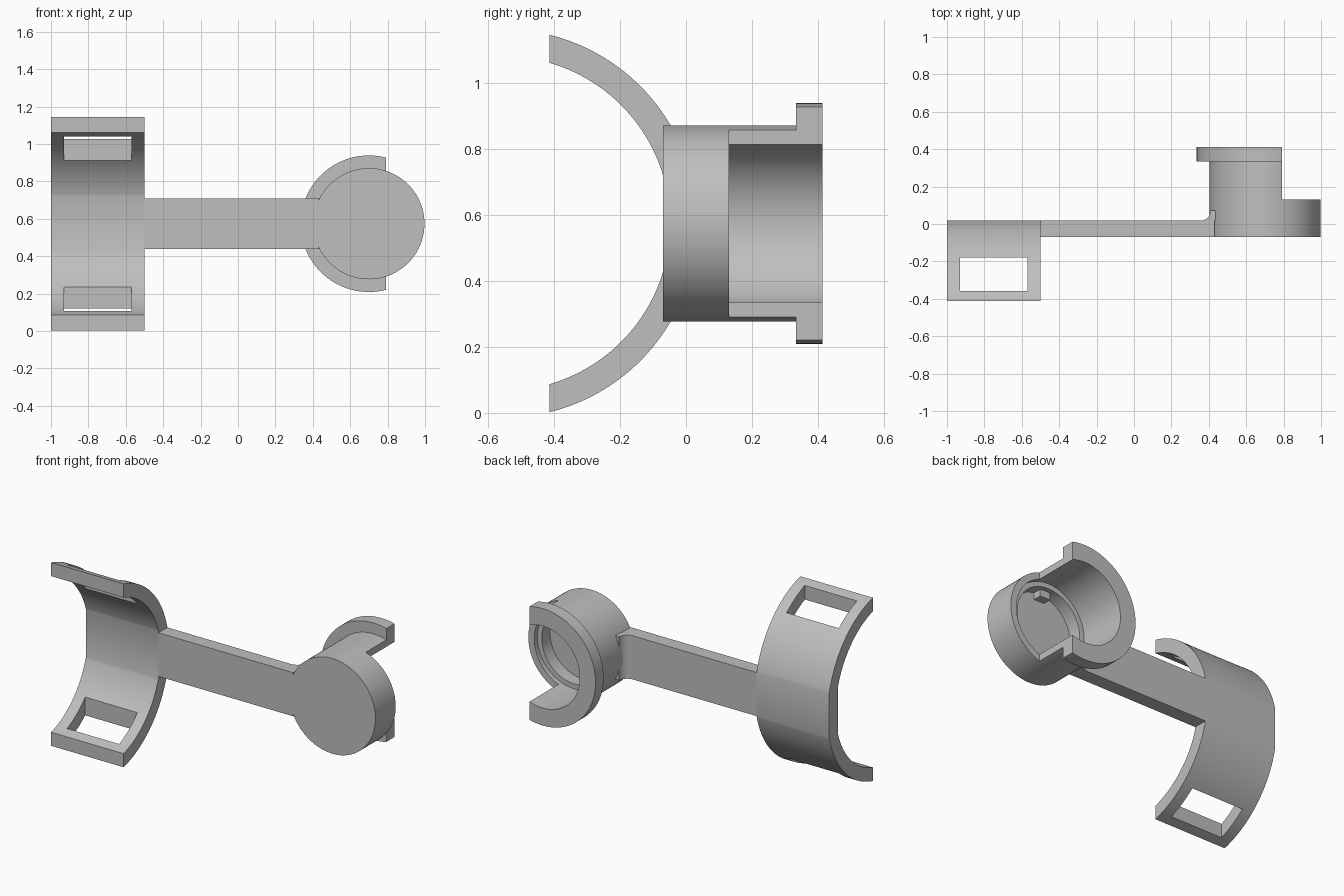
import bpy, bmesh, math
from mathutils import Matrix, Vector

if "Cube" in bpy.data.objects:
    bpy.data.objects.remove(bpy.data.objects["Cube"])

grey = bpy.data.materials.new("light_grey")
grey.use_nodes = True
COLOUR = (0.52, 0.52, 0.52, 1)
grey.diffuse_color = COLOUR
grey.node_tree.nodes["Principled BSDF"].inputs["Base Color"].default_value = COLOUR

MID = 0.574                    # height of the symmetry plane
FRONT, BACK = -0.07, 0.018     # faces of the flat bar
CUP_X = 0.70                   # axis of the round cup


def finish(name, bm):
    bmesh.ops.recalc_face_normals(bm, faces=bm.faces)
    mesh = bpy.data.meshes.new(name)
    bm.to_mesh(mesh)
    bm.free()
    ob = bpy.data.objects.new(name, mesh)
    bpy.context.collection.objects.link(ob)
    mesh.materials.append(grey)
    return ob


def box(name, x, y, z):
    bm = bmesh.new()
    size = [b - a for a, b in (x, y, z)]
    centre = [(a + b) / 2 for a, b in (x, y, z)]
    bmesh.ops.create_cube(bm, size=1, matrix=Matrix.Translation(centre) @ Matrix.Diagonal((*size, 1)))
    return finish(name, bm)


def disc(name, radius, y0, y1):
    bm = bmesh.new()
    place = Matrix.Translation((CUP_X, (y0 + y1) / 2, MID)) @ Matrix.Rotation(math.pi / 2, 4, "X")
    bmesh.ops.create_cone(bm, cap_ends=True, segments=96, radius1=radius, radius2=radius,
                          depth=y1 - y0, matrix=place)
    return finish(name, bm)


def prism(name, points, offset):
    bm = bmesh.new()
    face = bm.faces.new([bm.verts.new(p) for p in points])
    new = bmesh.ops.extrude_face_region(bm, geom=[face])["geom"]
    bmesh.ops.translate(bm, vec=Vector(offset), verts=[v for v in new if isinstance(v, bmesh.types.BMVert)])
    return finish(name, bm)


def combine(ob, other, operation):
    mod = ob.modifiers.new("combine", "BOOLEAN")
    mod.operation, mod.object, mod.solver = operation, other, "EXACT"
    bpy.context.view_layer.update()
    mesh = bpy.data.meshes.new_from_object(ob.evaluated_get(bpy.context.evaluated_depsgraph_get()))
    ob.modifiers.clear()
    ob.data = mesh
    bpy.data.objects.remove(other)


# Curved clamp: two concentric arcs, flattened where the bar meets it
ARC_Y, TIP_Y = -0.555, -0.413


def arc(radius, flat_y, steps=40):
    end = math.acos((TIP_Y - ARC_Y) / radius)
    flat = math.acos((flat_y - ARC_Y) / radius)
    upper = [flat + (end - flat) * i / steps for i in range(steps + 1)]
    angles = [-a for a in reversed(upper)] + upper
    return [(-1, ARC_Y + radius * math.cos(a), MID + radius * math.sin(a)) for a in angles]


clamp = prism("curved_clamp", arc(0.589, BACK) + arc(0.507, FRONT)[::-1], (0.5, 0, 0))
combine(clamp, box("slot_cutter", (-0.93, -0.57), (-0.357, -0.178), (-0.5, 2)), "DIFFERENCE")

# Flat connecting bar
half = 0.136
bar = box("connecting_bar", (-0.5, 0.43), (FRONT, BACK), (MID - half, MID + half))

# Concave fillet between the bar and the cup
r = 0.055
curve = [(0.41 - r + r * math.sin(a), BACK + r - r * math.cos(a), MID - half)
         for a in [math.pi / 2 * i / 8 for i in range(9)]]
fillet = prism("bar_fillet", curve + [(0.435, BACK + r, MID - half), (0.435, BACK, MID - half)],
               (0, 0, 2 * half))

# Round cup with rear flange, stepped bore and an open side
cup = disc("round_cup", 0.297, FRONT, 0.413)
combine(cup, disc("flange", 0.365, 0.333, 0.413), "UNION")
combine(cup, disc("bore_cutter", 0.256, 0.10, 0.6), "DIFFERENCE")
combine(cup, disc("pocket_cutter", 0.225, BACK, 0.3), "DIFFERENCE")
combine(cup, box("side_cutter", (0.79, 1.5), (0.13, 0.7), (-0.5, 2)), "DIFFERENCE")

# Small locating nub on the pocket wall
box("pocket_nub", (CUP_X - 0.035, CUP_X + 0.035), (BACK - 0.01, 0.07), (MID + 0.18, MID + 0.235))

# Smooth curves with crisp edges
for ob in (clamp, fillet, cup):
    bpy.ops.object.select_all(action="DESELECT")
    ob.select_set(True)
    bpy.context.view_layer.objects.active = ob
    bpy.ops.object.shade_smooth_by_angle(angle=math.radians(30))
